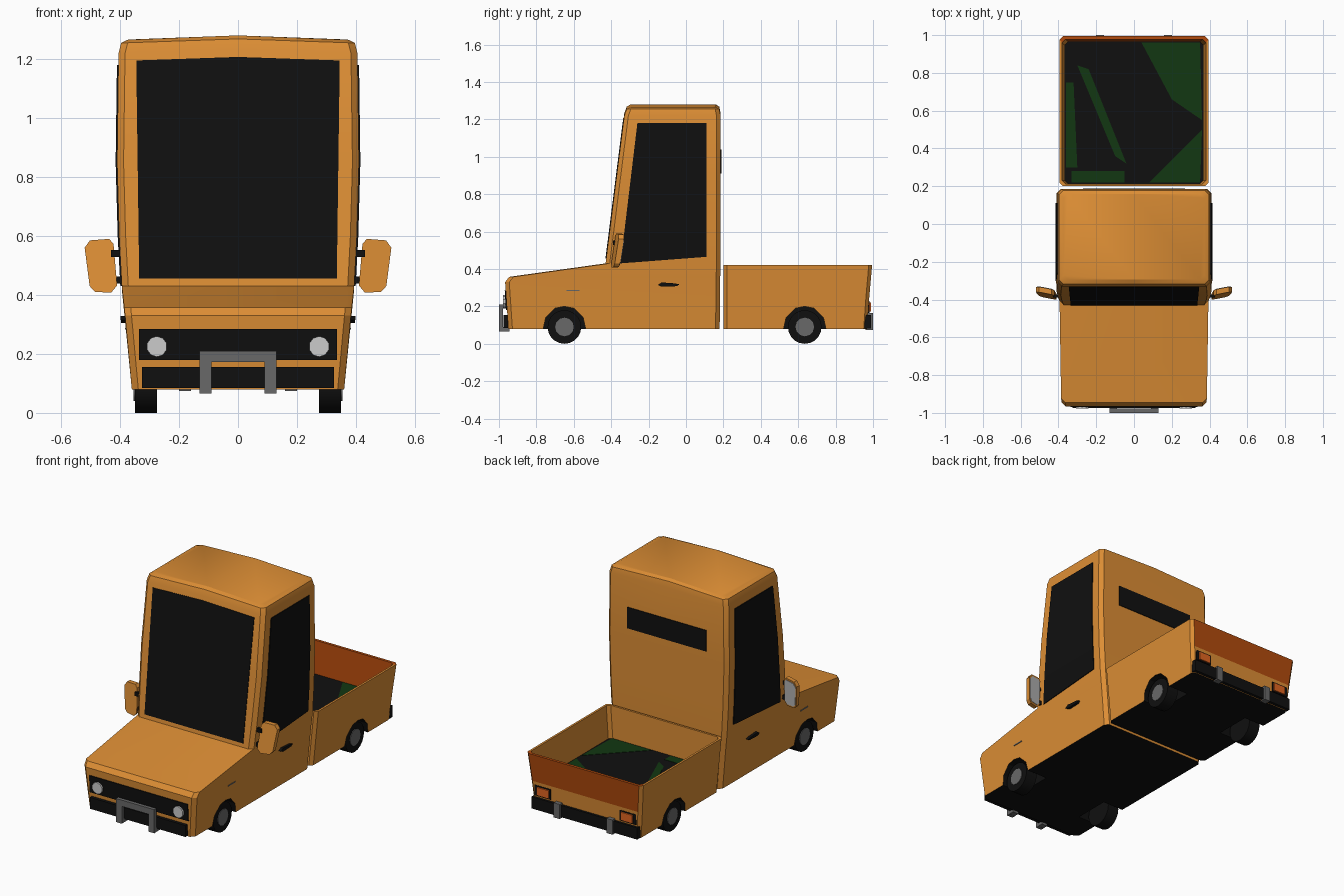
import bpy, bmesh, math
from mathutils import Vector

cube = bpy.data.objects.get("Cube")
if cube:
    bpy.data.objects.remove(cube, do_unlink=True)


def material(name, r, g, b):
    m = bpy.data.materials.new(name)
    m.use_nodes = True
    m.diffuse_color = (r, g, b, 1)
    bsdf = m.node_tree.nodes["Principled BSDF"]
    bsdf.inputs["Base Color"].default_value = (r, g, b, 1)
    bsdf.inputs["Roughness"].default_value = 0.8
    return m


paint = material("orange paint", 0.72, 0.27, 0.035)
black = material("black", 0.005, 0.005, 0.005)
rust = material("rust orange", 0.45, 0.07, 0.004)
grey = material("steel grey", 0.14, 0.14, 0.14)
pale = material("pale grey", 0.6, 0.6, 0.6)
lamp = material("tail light orange", 0.75, 0.13, 0.015)
green = material("dark green", 0.006, 0.038, 0.006)


def finish(name, bm, *mats):
    bmesh.ops.recalc_face_normals(bm, faces=bm.faces)
    mesh = bpy.data.meshes.new(name)
    bm.to_mesh(mesh)
    bm.free()
    for m in mats:
        mesh.materials.append(m)
    ob = bpy.data.objects.new(name, mesh)
    bpy.context.collection.objects.link(ob)
    return ob


def prism(name, pts, vec, mat):
    """Flat outline pushed along a vector."""
    bm = bmesh.new()
    face = bm.faces.new([bm.verts.new(p) for p in pts])
    new = bmesh.ops.extrude_face_region(bm, geom=[face])["geom"]
    verts = [v for v in new if isinstance(v, bmesh.types.BMVert)]
    bmesh.ops.translate(bm, verts=verts, vec=vec)
    if not any(face in e.link_faces for e in bm.edges if len(e.link_faces) == 2):
        bm.faces.new(list(face.verts))
    return finish(name, bm, mat)


def box(name, x, y, z, mat):
    pts = [(x[0], y[0], z[0]), (x[1], y[0], z[0]), (x[1], y[0], z[1]), (x[0], y[0], z[1])]
    return prism(name, pts, (0, y[1] - y[0], 0), mat)


def disc(name, centre, radius, depth, axis, sides, mat):
    bm = bmesh.new()
    bmesh.ops.create_cone(bm, cap_ends=True, segments=sides, radius1=radius, radius2=radius, depth=depth)
    rot = Vector((0, 0, 1)).rotation_difference(Vector(axis)).to_matrix()
    bmesh.ops.rotate(bm, verts=bm.verts, matrix=rot)
    bmesh.ops.translate(bm, verts=bm.verts, vec=centre)
    ob = finish(name, bm, mat)
    smooth(ob, 35)
    return ob


def smooth(ob, angle):
    bpy.ops.object.select_all(action="DESELECT")
    bpy.context.view_layer.objects.active = ob
    ob.select_set(True)
    bpy.ops.object.shade_smooth_by_angle(angle=math.radians(angle))


def loft(name, rings, rule, c=0.022):
    """Stack of chamfered rectangles (z, front, back, half width, crown)."""
    bm = bmesh.new()
    loops = []
    for z, f, b, w, crown in rings:
        half = [(w - c, f), (w, f + c), (w, b - c), (w - c, b)]
        pts = [(0, f, z + crown)] + [(x, y, z) for x, y in half]
        pts += [(0, b, z + crown)] + [(-x, y, z) for x, y in reversed(half)]
        loops.append([bm.verts.new(p) for p in pts])
    for a, b in zip(loops, loops[1:]):
        for i in range(10):
            j = (i + 1) % 10
            bm.faces.new((a[i], a[j], b[j], b[i]))
    for loop in (loops[0], loops[-1]):
        bm.faces.new(loop[:6])
        bm.faces.new(loop[5:] + loop[:1])
    bmesh.ops.recalc_face_normals(bm, faces=bm.faces)
    for f in bm.faces:
        f.material_index = rule(f.calc_center_median(), f.normal)
    return finish(name, bm, paint, black, rust)


def cut_arches(body, yc):
    arch = [(-.12, .05), (-.1, .14), (-.05, .19), (0, .2), (.05, .19), (.1, .14), (.12, .05)]
    for s in (1, -1):
        cutter = prism("arch_cutter", [(s * .22, yc + y, z) for y, z in arch], (s * .3, 0, 0), paint)
        cutter.data.materials.append(black)
        for p in cutter.data.polygons:
            p.material_index = 1
        cutter.hide_render = True
        mod = body.modifiers.new("arch", "BOOLEAN")
        mod.operation = "DIFFERENCE"
        mod.object = cutter
        bpy.context.view_layer.objects.active = body
        bpy.ops.object.modifier_apply(modifier=mod.name)
        bpy.data.objects.remove(cutter, do_unlink=True)


# Cab with hood
cab_rings = [(.08, -.95, .18, .36, 0), (.33, -.967, .183, .383, 0), (.358, -.945, .183, .386, 0),
             (.43, -.43, .185, .394, 0), (.6, -.4085, .185, .403, 0), (.85, -.377, .185, .41, 0),
             (1.22, -.33, .185, .405, .012), (1.255, -.317, .178, .396, .013), (1.266, -.295, .16, .372, .014)]
cab = loft("cab", cab_rings, lambda c, n: 1 if n.z < -.9 else 0)
cut_arches(cab, -.65)
smooth(cab, 25)


def half_width(z):
    for a, b in zip(cab_rings, cab_rings[1:]):
        if z <= b[0]:
            return a[3] + (b[3] - a[3]) * (z - a[0]) / (b[0] - a[0])
    return cab_rings[-1][3]


# Open cargo bed with coloured tailgate
def bed_rule(c, n):
    if abs(n.z) > .9 and c.z < .3:
        return 1
    return 2 if c.y > .955 and c.z > .25 and (abs(n.y) > .8 or n.z > .8) else 0


bed = loft("cargo_bed", [(.08, .2, .968, .36, 0), (.25, .2, .98, .377, 0), (.42, .2, .995, .394, 0),
                         (.42, .213, .978, .381, 0), (.22, .213, .965, .367, 0)], bed_rule, .018)
cut_arches(bed, .635)

# Green patches on the bed floor
patches = {"back": [(.04, .96), (.35, .96), (.36, .55), (.2, .66)],
           "corner": [(.08, .22), (.35, .22), (.36, .5)],
           "stripe": [(-.3, .84), (-.24, .82), (-.04, .32), (-.1, .36)],
           "front": [(-.33, .22), (-.05, .22), (-.05, .28), (-.33, .28)],
           "side": [(-.36, .3), (-.3, .3), (-.32, .75), (-.36, .75)]}
for key, pts in patches.items():
    prism("floor_patch_" + key, [(x, y, .221) for x, y in pts], (0, 0, .002), green)


def side_plate(name, outline, s, out, mat):
    """Plate that follows the curved cab side."""
    bm = bmesh.new()
    bm.faces.new([bm.verts.new((0, y, z)) for y, z in outline])
    for ring in cab_rings:
        bmesh.ops.bisect_plane(bm, geom=bm.verts[:] + bm.edges[:] + bm.faces[:],
                               plane_co=(0, 0, ring[0]), plane_no=(0, 0, 1))
    for v in bm.verts:
        v.co.x = s * (half_width(v.co.z) + out)
    new = bmesh.ops.extrude_face_region(bm, geom=bm.faces[:])["geom"]
    bmesh.ops.translate(bm, verts=[v for v in new if isinstance(v, bmesh.types.BMVert)], vec=(-s * out, 0, 0))
    return finish(name, bm, mat)


# Windscreen and rear window
glass = [(-.335, .455), (.335, .455), (.345, 1.195), (0, 1.207), (-.345, 1.195)]
prism("windscreen", [(x, -.434 + .1266 * (z - .43), z) for x, z in glass], (0, .006, 0), black)
box("rear_window", (-.27, .27), (.183, .189), (.91, 1.04), black)

# Grille, bumpers and front bar
prism("grille", [(x, -.957 - .06 * (z - .08), z) for x, z in
                 ((-.335, .18), (.335, .18), (.335, .285), (-.335, .285))], (0, .007, 0), black)
box("front_bumper", (-.325, .325), (-.975, -.945), (.085, .155), black)
bar = [(-.13, .065), (-.09, .065), (-.09, .172), (.09, .172), (.09, .065), (.13, .065), (.13, .21), (-.13, .21)]
prism("front_bar", [(x, -1, z) for x, z in bar], (0, .022, 0), grey)
box("rear_bumper", (-.36, .36), (.955, .988), (.083, .155), black)

# Paired parts
for s, side in ((1, "left"), (-1, "right")):
    side_plate(side + "_window", [(-.35, .43), (.11, .465), (.11, 1.18), (-.26, 1.18)], s, .005, black)
    side_plate(side + "_door_handle", [(-.15, .315), (-.13, .305), (-.05, .308), (-.035, .318), (-.06, .323),
                                       (-.13, .328)], s, .016, black)
    side_plate(side + "_trim", [(-.64, .282), (-.57, .282), (-.57, .288), (-.64, .288)], s, .004, grey)
    disc(side + "_headlight", (s * .275, -.968, .225), .035, .02, (0, -1, 0), 10, pale)
    box(side + "_bar_bracket", (s * .09, s * .13), (-.98, -.945), (.066, .09), grey)
    box(side + "_rear_post", (s * .16, s * .2), (.96, 1), (.075, .165), grey)
    box(side + "_light_mount", (s * .235, s * .345), (.965, .98), (.165, .23), black)
    box(side + "_tail_light", (s * .245, s * .325), (.97, .988), (.172, .222), lamp)
    # Wheels
    for yc, end in ((-.65, "front"), (.635, "rear")):
        disc(f"{side}_{end}_tyre", (s * .312, yc, .09), .09, .076, (1, 0, 0), 20, black)
        disc(f"{side}_{end}_hub", (s * .346, yc, .09), .05, .016, (1, 0, 0), 12, grey)
    # Mirror shell, glass and mounts
    shell = [(.43, .408), (.485, .41), (.503, .43), (.52, .56), (.502, .585), (.437, .59), (.422, .573), (.41, .432)]
    outer = [(s * x, -.402 + .13 * (z - .41) + .2 * (x - .41), z) for x, z in shell]
    prism(side + "_mirror", outer, (0, .028, 0), paint)
    mid = sum((Vector(p) for p in outer), Vector()) / len(outer)
    prism(side + "_mirror_glass", [mid.lerp(Vector(p), .88) + Vector((0, .029, 0)) for p in outer],
          (0, .003, 0), pale)
    for z in (.45, .54):
        box(f"{side}_mirror_mount_{'low' if z < .5 else 'high'}", (s * .385, s * .43), (-.39, -.372),
            (z - .012, z + .012), black)
